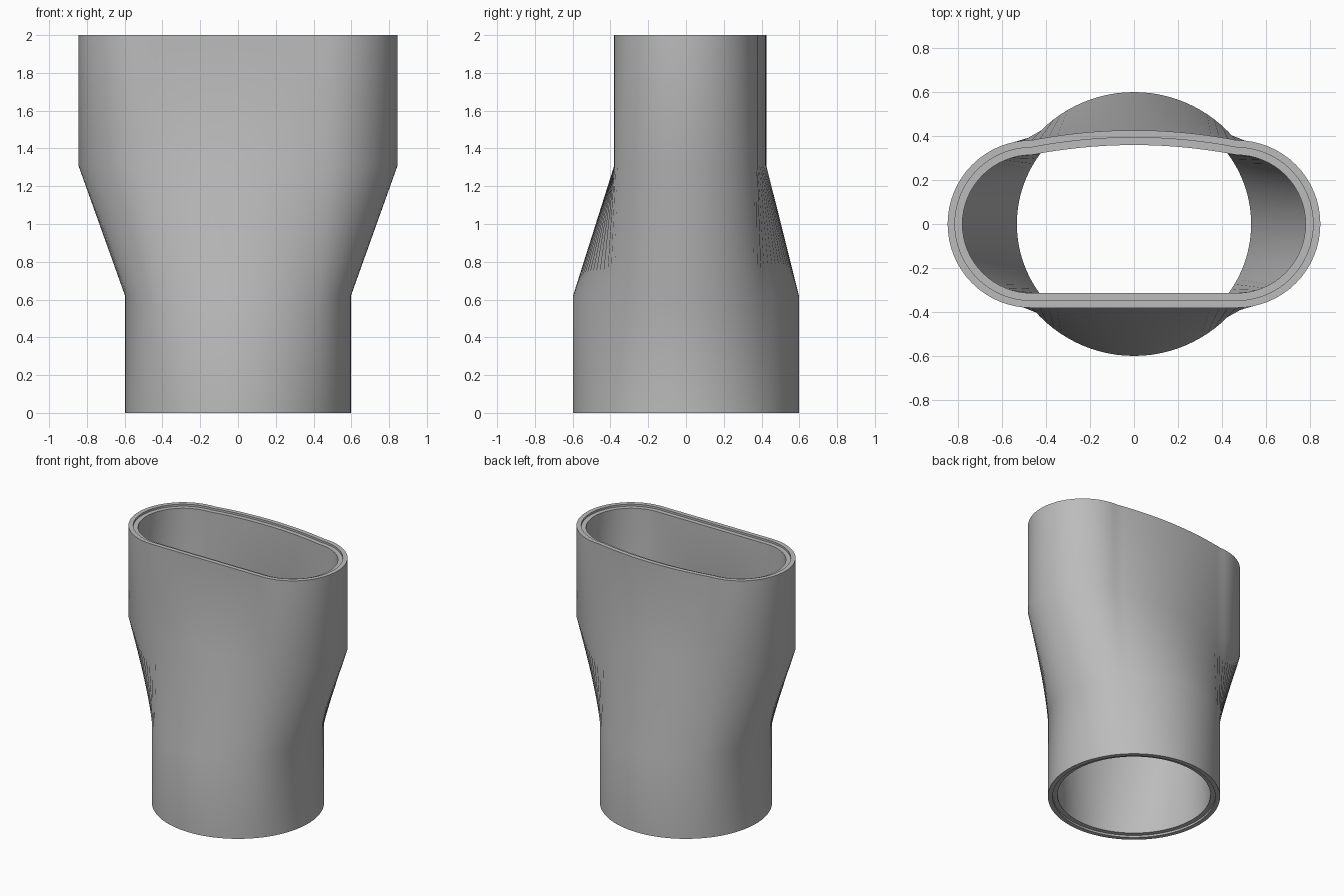
import bpy
import bmesh
from math import sin, cos, pi, radians

old = bpy.data.objects.get("Cube")
if old:
    bpy.data.objects.remove(old, do_unlink=True)

CAP, FLAT = 32, 24          # segments on each half-round end and each long side
HALF, END_R = 0.465, 0.38   # slot end centre and radius
PIPE_R = 0.598


def round_section(inset):
    """Circle in four quarters, starting at the lower right."""
    r, pts = PIPE_R - inset, []
    for quarter, n in enumerate((CAP, FLAT, CAP, FLAT)):
        for i in range(n):
            a = radians(-45 + 90 * (quarter + i / n))
            pts.append((r * cos(a), r * sin(a)))
    return pts


def slot_section(inset):
    """Slot with half-round ends, a flat front and a bowed back."""
    r = END_R - inset
    right = [(HALF + r * sin(pi * i / CAP), -r * cos(pi * i / CAP)) for i in range(CAP)]
    back = []
    for i in range(FLAT):
        u = 1 - 2 * i / FLAT
        back.append((HALF * u, r + 0.045 * (1 - u * u)))
    left = [(-x, -y) for x, y in right]
    front = [(HALF * (2 * i / FLAT - 1), -r) for i in range(FLAT)]
    return right + back + left + front


# Wall profile: up the outside, over the stepped rim, down the inside
profile = [
    (round_section, 0, 0), (round_section, 0, 0.62),
    (slot_section, 0, 1.31), (slot_section, 0, 2),
    (slot_section, 0.033, 2), (slot_section, 0.033, 1.985),
    (slot_section, 0.067, 1.985), (slot_section, 0.067, 1.31),
    (round_section, 0.067, 0.62), (round_section, 0.067, 0.015),
    (round_section, 0.033, 0.015), (round_section, 0.033, 0),
]

bm = bmesh.new()
rings = [[bm.verts.new((x, y, z)) for x, y in section(inset)]
         for section, inset, z in profile]
for low, high in zip(rings, rings[1:] + rings[:1]):
    for i in range(len(low)):
        j = (i + 1) % len(low)
        bm.faces.new((low[i], low[j], high[j], high[i]))
bmesh.ops.recalc_face_normals(bm, faces=bm.faces)

mesh = bpy.data.meshes.new("duct_adapter")
bm.to_mesh(mesh)
bm.free()
adapter = bpy.data.objects.new("duct_adapter", mesh)
bpy.context.collection.objects.link(adapter)

# Plain grey plastic
grey = bpy.data.materials.new("grey_plastic")
grey.use_nodes = True
colour = (0.5, 0.5, 0.5, 1)
grey.diffuse_color = colour
grey.node_tree.nodes["Principled BSDF"].inputs["Base Color"].default_value = colour
mesh.materials.append(grey)

bpy.context.view_layer.objects.active = adapter
adapter.select_set(True)
bpy.ops.object.shade_smooth_by_angle(angle=radians(30))
